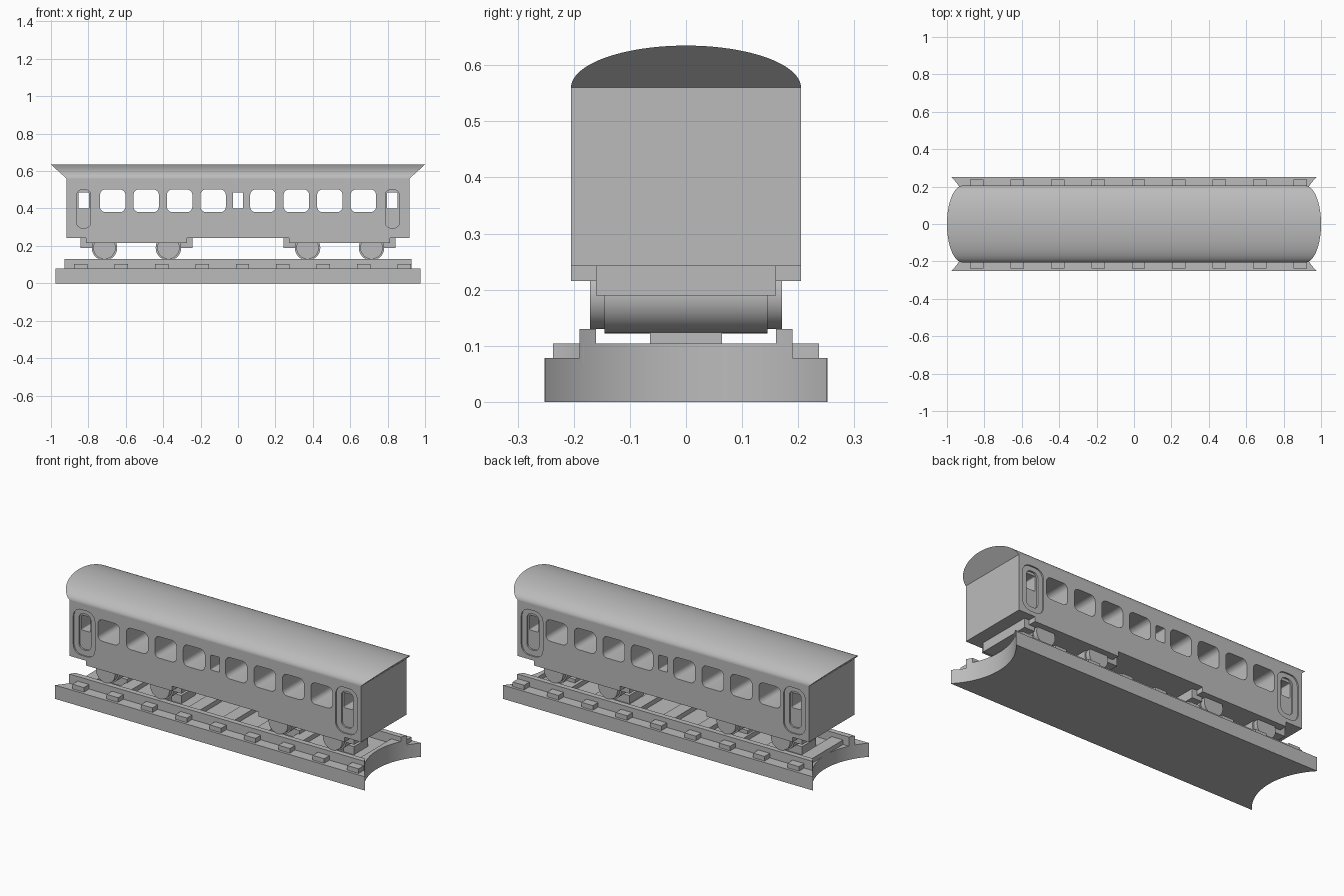
import bpy, bmesh
from math import pi, cos, sin

cube = bpy.data.objects.get("Cube")
if cube:
    bpy.data.objects.remove(cube, do_unlink=True)

# Single plain grey material
grey = bpy.data.materials.new("plain grey")
grey.use_nodes = True
tone = (0.5, 0.5, 0.5, 1)
grey.diffuse_color = tone
grey.node_tree.nodes["Principled BSDF"].inputs["Base Color"].default_value = tone


def prism(name, outline, axis, start, end):
    """Extrude a closed 2D outline along an axis ('x', 'y' or 'z')."""
    place = {"x": lambda a, b, d: (d, a, b),
             "y": lambda a, b, d: (a, d, b),
             "z": lambda a, b, d: (a, b, d)}[axis]
    bm = bmesh.new()
    low = [bm.verts.new(place(a, b, start)) for a, b in outline]
    high = [bm.verts.new(place(a, b, end)) for a, b in outline]
    bm.faces.new(low)
    bm.faces.new(high)
    for i in range(len(low)):
        j = (i + 1) % len(low)
        bm.faces.new((low[i], low[j], high[j], high[i]))
    bmesh.ops.recalc_face_normals(bm, faces=bm.faces)
    mesh = bpy.data.meshes.new(name)
    bm.to_mesh(mesh)
    bm.free()
    mesh.materials.append(grey)
    ob = bpy.data.objects.new(name, mesh)
    bpy.context.collection.objects.link(ob)
    return ob


def box(name, x0, x1, y0, y1, z0, z1):
    return prism(name, [(x0, y0), (x1, y0), (x1, y1), (x0, y1)], "z", z0, z1)


def circle(cx, cy, r, n=48):
    return [(cx + r * cos(2 * pi * i / n), cy + r * sin(2 * pi * i / n)) for i in range(n)]


def rounded(cx, cz, w, h, r, n=6):
    pts = []
    for q, (sx, sz) in enumerate([(1, 1), (-1, 1), (-1, -1), (1, -1)]):
        for i in range(n + 1):
            a = (q + i / n) * pi / 2
            pts.append((cx + sx * (w / 2 - r) + r * cos(a), cz + sz * (h / 2 - r) + r * sin(a)))
    return pts


def cut(ob, cutter):
    """Subtract the cutter, bake the result and drop the cutter."""
    mod = ob.modifiers.new("cut", "BOOLEAN")
    mod.operation, mod.solver, mod.object = "DIFFERENCE", "EXACT", cutter
    graph = bpy.context.evaluated_depsgraph_get()
    mesh = bpy.data.meshes.new_from_object(ob.evaluated_get(graph))
    ob.modifiers.clear()
    ob.data = mesh
    bpy.data.objects.remove(cutter, do_unlink=True)


def smooth(ob):
    bpy.ops.object.select_all(action="DESELECT")
    ob.select_set(True)
    bpy.context.view_layer.objects.active = ob
    bpy.ops.object.shade_smooth_by_angle(angle=0.6)


SIDE = 0.205      # half width of the body
FLOOR, EAVES, RIDGE = 0.242, 0.56, 0.635
BODY, ROOF = 0.917, 1.0

# Body with doors and windows
body = box("body", -BODY, BODY, -SIDE, SIDE, FLOOR, EAVES)
for sx in (-1, 1):
    for sy in (-1, 1):
        for w, h, z, r, deep in ((0.136, 0.26, 0.395, 0.05, 0.008), (0.075, 0.205, 0.398, 0.03, 0.018)):
            cut(body, prism("door_cutter", rounded(sx * 0.825, z, w, h, r), "y",
                            sy * (SIDE - deep), sy * 0.3))
    cut(body, prism("door_window_cutter", rounded(sx * 0.825, 0.443, 0.056, 0.085, 0.006), "y", -0.3, 0.3))
    for i in range(4):
        cut(body, prism("window_cutter", rounded(sx * (0.133 + 0.179 * i), 0.441, 0.136, 0.122, 0.03),
                        "y", -0.3, 0.3))
cut(body, prism("small_window_cutter", rounded(0, 0.443, 0.056, 0.085, 0.006), "y", -0.3, 0.3))
smooth(body)

# Arched roof with ends raked outwards towards the ridge
arch = [(SIDE * cos(pi * i / 48), EAVES + (RIDGE - EAVES) * sin(pi * i / 48)) for i in range(49)]
roof = prism("roof", arch, "x", -1, 1)
for v in roof.data.vertices:
    rise = (v.co.z - EAVES) / (RIDGE - EAVES)
    v.co.x *= BODY + (ROOF - BODY) * rise
smooth(roof)

# Running gear
for side, sx in (("right", -1), ("left", 1)):
    mid = sx * 0.543
    box(side + "_sill_plate", mid - 0.27, mid + 0.27, -SIDE, SIDE, 0.215, FLOOR)
    for end, off in (("inner", -sx), ("outer", sx)):
        bx = mid + off * 0.268
        box(f"{side}_{end}_crossbeam", bx - 0.032, bx + 0.032, -0.16, 0.16, 0.19, FLOOR)
        wx = mid + off * 0.171
        smooth(prism(f"{side}_{end}_flange_roller", circle(wx, 0.19, 0.068), "y", -0.145, 0.145))
        smooth(prism(f"{side}_{end}_wheels", circle(wx, 0.19, 0.06), "y", -0.171, 0.171))
        box(f"{side}_{end}_support", wx - 0.06, wx + 0.06, -0.064, 0.064, 0.07, 0.124)

# Track base, sleepers and rails, all scooped out at both ends
track = [box("track_base", -0.975, 0.975, -0.252, 0.252, 0, 0.078)]
for i in range(9):
    x = 0.024 + 0.216 * (i - 4)
    track.append(box(f"sleeper_{i + 1}", x - 0.036, x + 0.036, -0.237, 0.237, 0.07, 0.104))
for name, y in (("front_rail", -0.175), ("back_rail", 0.175)):
    track.append(box(name, -0.97, 0.97, y - 0.015, y + 0.015, 0.07, 0.13))
for ob in track:
    for sx in (-1, 1):
        if max(sx * v.co.x for v in ob.data.vertices) > 0.86:
            cut(ob, prism("end_cutter", circle(sx * 1.237, 0, 0.3625, 96), "z", -0.1, 0.3))
    smooth(ob)
